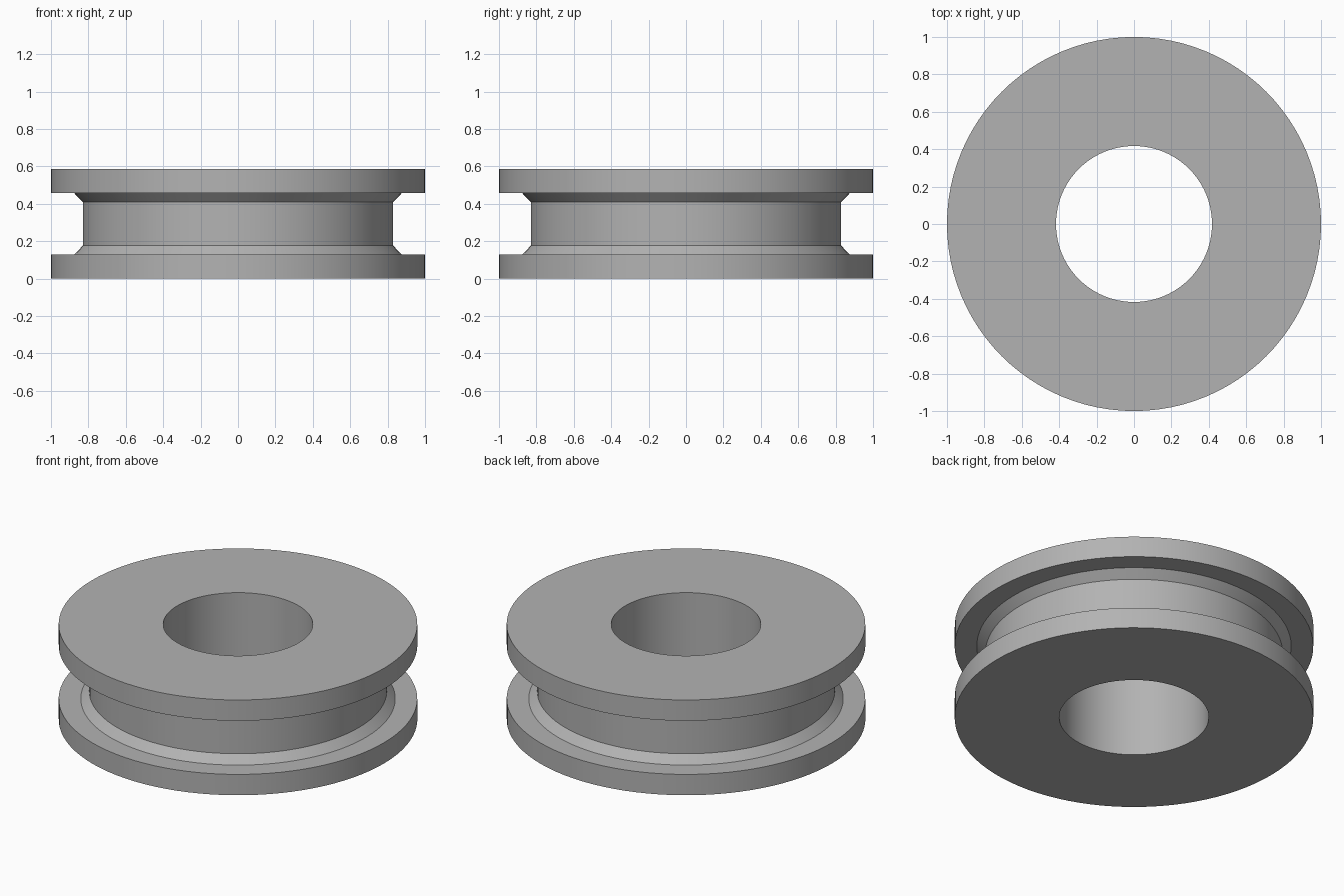
import bpy, bmesh, math

default = bpy.data.objects.get("Cube")
if default:
    bpy.data.objects.remove(default, do_unlink=True)

# Plain grey material
GREY = (0.45, 0.45, 0.45, 1)
grey = bpy.data.materials.new("plain grey")
grey.use_nodes = True
grey.diffuse_color = GREY
grey.node_tree.nodes["Principled BSDF"].inputs["Base Color"].default_value = GREY

HEIGHT, SEGMENTS = 0.586, 96
BORE, RIM, FILLET, GROOVE = 0.417, 1.0, 0.877, 0.83

# Lower half of the cross-section, mirrored upward into a closed loop
lower = [(BORE, 0), (RIM, 0), (RIM, 0.128), (FILLET, 0.128), (GROOVE, 0.176)]
profile = lower + [(r, HEIGHT - z) for r, z in reversed(lower)]


def lathe(name, profile, material):
    """Revolve a closed profile of (radius, height) around z."""
    bm = bmesh.new()
    rings = []
    for i in range(SEGMENTS):
        a = math.tau * i / SEGMENTS
        rings.append([bm.verts.new((r * math.cos(a), r * math.sin(a), z)) for r, z in profile])
    for i, ring in enumerate(rings):
        following = rings[(i + 1) % SEGMENTS]
        for j in range(len(profile)):
            k = (j + 1) % len(profile)
            bm.faces.new((ring[j], following[j], following[k], ring[k]))
    bmesh.ops.recalc_face_normals(bm, faces=bm.faces)
    mesh = bpy.data.meshes.new(name)
    bm.to_mesh(mesh)
    bm.free()
    mesh.materials.append(material)
    obj = bpy.data.objects.new(name, mesh)
    bpy.context.collection.objects.link(obj)
    return obj


# Grooved wheel with its central bore
wheel = lathe("grooved_wheel", profile, grey)
bpy.ops.object.select_all(action="DESELECT")
wheel.select_set(True)
bpy.context.view_layer.objects.active = wheel
bpy.ops.object.shade_smooth_by_angle(angle=math.radians(30))
